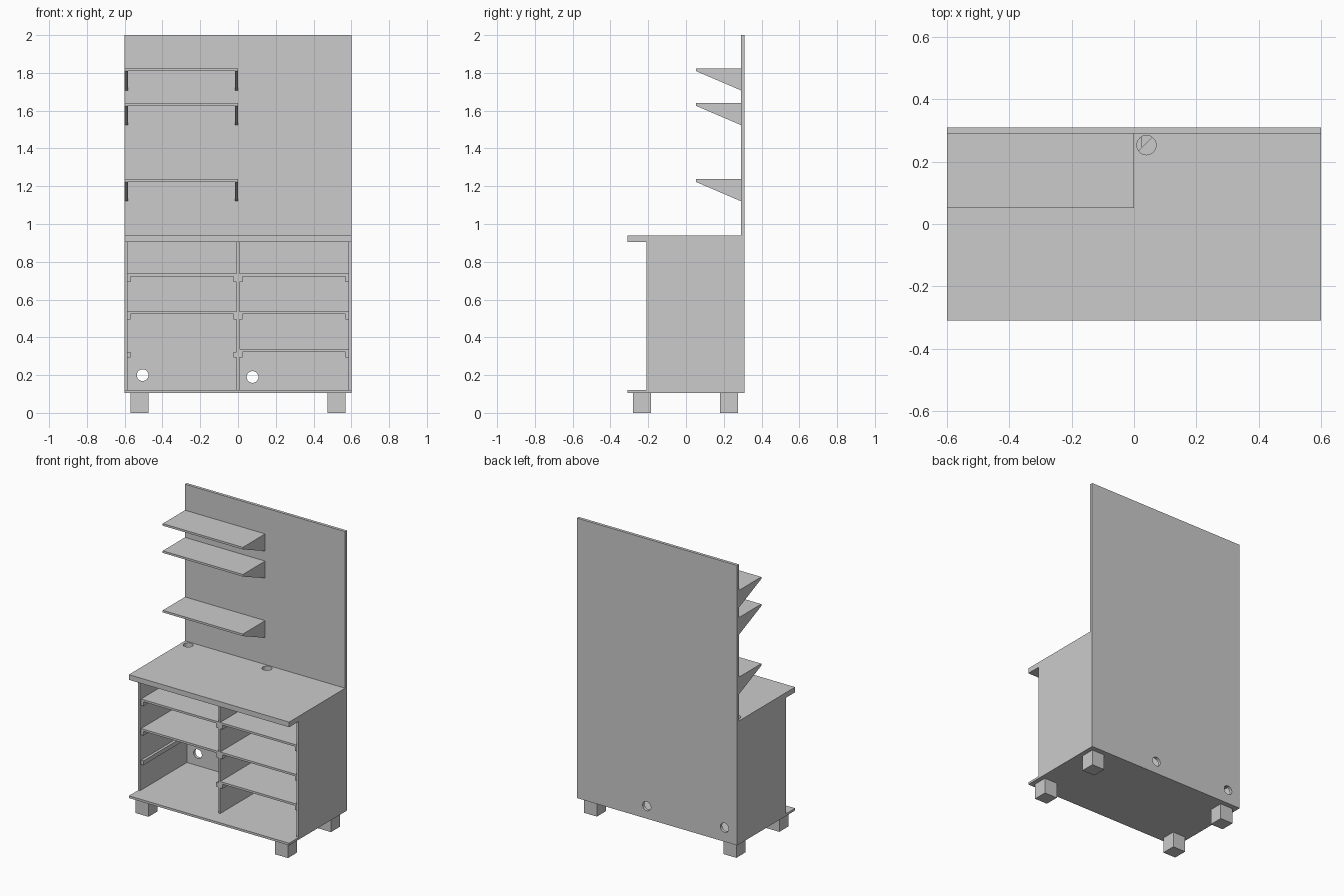
import bpy, bmesh
from math import pi
from mathutils import Matrix

cube = bpy.data.objects.get("Cube")
if cube:
    bpy.data.objects.remove(cube, do_unlink=True)

grey = bpy.data.materials.new("plain grey")
grey.use_nodes = True
COLOUR = (0.6, 0.6, 0.6, 1)
grey.diffuse_color = COLOUR
grey.node_tree.nodes["Principled BSDF"].inputs["Base Color"].default_value = COLOUR


def finish(name, bm):
    bmesh.ops.recalc_face_normals(bm, faces=bm.faces)
    mesh = bpy.data.meshes.new(name)
    bm.to_mesh(mesh)
    bm.free()
    mesh.materials.append(grey)
    obj = bpy.data.objects.new(name, mesh)
    bpy.context.collection.objects.link(obj)
    return obj


def prism(name, outline, offset):
    """Extrude a closed outline along an offset vector."""
    bm = bmesh.new()
    face = bm.faces.new([bm.verts.new(p) for p in outline])
    out = bmesh.ops.extrude_face_region(bm, geom=[face])
    verts = [v for v in out["geom"] if isinstance(v, bmesh.types.BMVert)]
    bmesh.ops.translate(bm, verts=verts, vec=offset)
    return finish(name, bm)


def box(name, x0, x1, y0, y1, z0, z1):
    outline = [(x0, y0, z0), (x1, y0, z0), (x1, y1, z0), (x0, y1, z0)]
    return prism(name, outline, (0, 0, z1 - z0))


def drill(obj, centre, axis):
    """Cut a round cable hole through a board."""
    bm = bmesh.new()
    turn = Matrix.Rotation(pi / 2, 4, "X") if axis == "Y" else Matrix()
    bmesh.ops.create_cone(bm, cap_ends=True, segments=32, radius1=HOLE, radius2=HOLE,
                          depth=0.2, matrix=Matrix.Translation(centre) @ turn)
    cutter = finish("hole_cutter", bm)
    cutter.hide_render = True
    cutter.hide_set(True)
    cutter.display_type = "WIRE"
    mod = obj.modifiers.new("cable hole", "BOOLEAN")
    mod.object = cutter
    mod.solver = "EXACT"


HOLE = 0.031
W = 0.6                       # half width
FRONT, BACK = -0.31, 0.29     # depth of the boards in front of the back panel
BASE, FLOOR, UNDER, TOP = 0.105, 0.12, 0.905, 0.94
T = 0.014                     # thin board thickness

# Main boards
back_panel = box("back_panel", -W, W, BACK, 0.31, BASE, 2)
for x, z in ((-0.505, 0.2), (0.077, 0.19)):
    drill(back_panel, (x, BACK, z), "Y")
worktop = box("worktop", -W, W, FRONT, BACK, UNDER, TOP)
for x in (-0.55, 0.04):
    drill(worktop, (x, 0.253, TOP), "Z")
box("bottom_board", -W, W, FRONT, BACK, BASE, FLOOR)
box("right_side_panel", -W, T - W, -0.21, BACK, FLOOR, UNDER)
box("left_side_panel", W - T, W, -0.21, BACK, FLOOR, UNDER)
box("centre_divider", -T / 2, T / 2, -0.2, BACK, FLOOR, UNDER)

# Cabinet shelves on runners, with a clipped rear corner for cables
bays = {"right": (T - W, -T / 2, (0.723, 0.523)),
        "left": (T / 2, W - T, (0.723, 0.523, 0.323))}
CLIP = 0.062
for side, (x0, x1, heights) in bays.items():
    for z in (0.723, 0.523, 0.323):
        box(side + "_bay_runner", x0, x0 + 0.018, -0.2, BACK, z - 0.029, z)
        box(side + "_bay_runner", x1 - 0.018, x1, -0.2, BACK, z - 0.029, z)
    for z in heights:
        prism(side + "_bay_shelf",
              [(x0, -0.2, z), (x1, -0.2, z), (x1, BACK, z),
               (x0 + CLIP, BACK, z), (x0, BACK - CLIP, z)], (0, 0, T))

# Wall shelves with triangular brackets
for z in (1.824, 1.64, 1.237):
    lip = 0.052
    box("wall_shelf", -W, 0, lip, BACK, z - T, z)
    for x in (-W, -0.017):
        prism("shelf_bracket",
              [(x, lip, z - T), (x, BACK, z - T), (x, BACK, z - 0.116)], (0.017, 0, 0))

# Feet
for x in (-0.522, 0.522):
    for y in (-0.232, 0.228):
        box("foot", x - 0.048, x + 0.048, y - 0.048, y + 0.048, 0, BASE)
